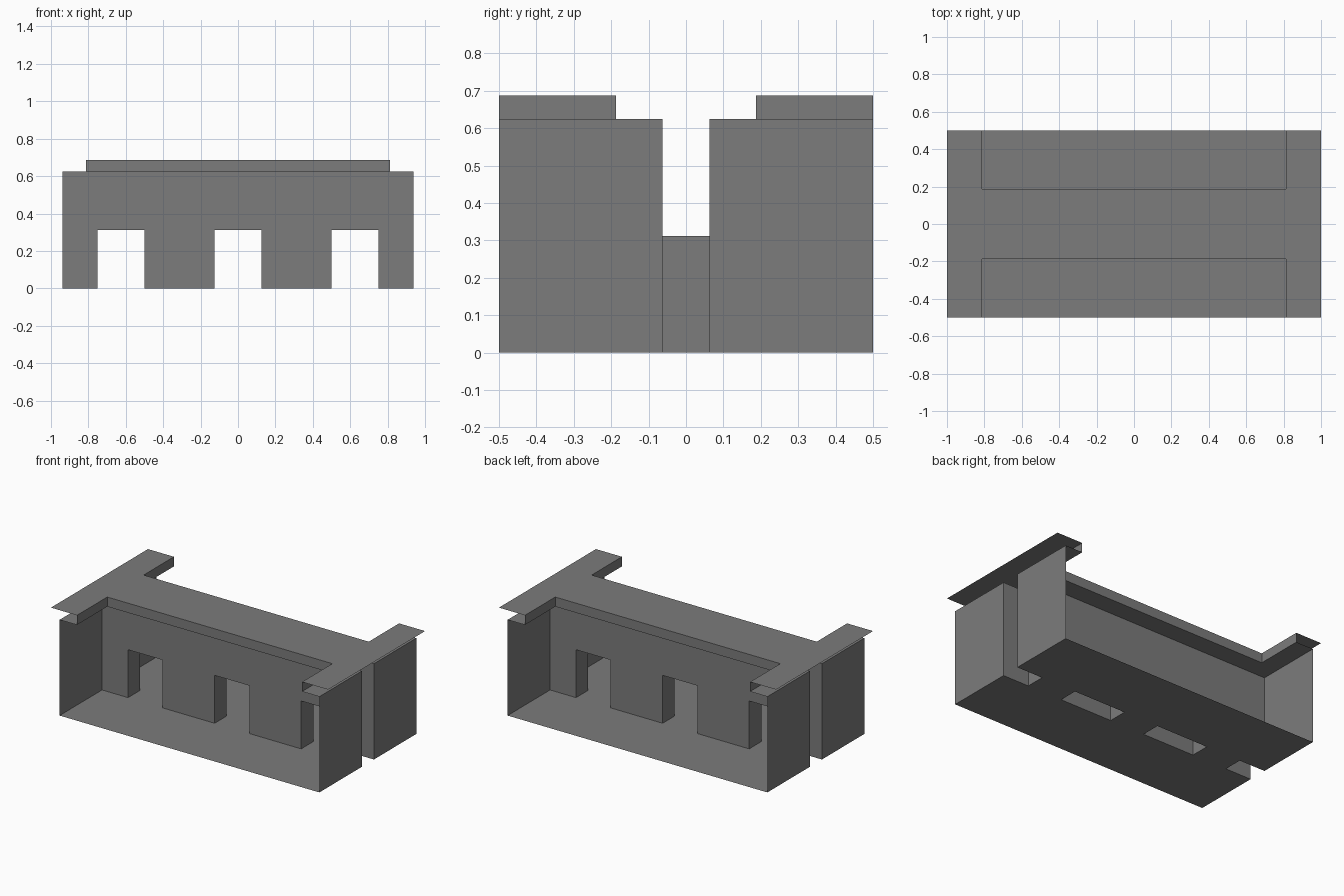
import bpy
import bmesh
from mathutils import Vector

if "Cube" in bpy.data.objects:
    bpy.data.objects.remove(bpy.data.objects["Cube"])

grey = bpy.data.materials.new("stone grey")
grey.diffuse_color = (0.2, 0.2, 0.2, 1)
grey.use_nodes = True
grey.node_tree.nodes["Principled BSDF"].inputs["Base Color"].default_value = grey.diffuse_color

# Key sizes
X_OUT, X_WALL, X_LIP = 1.0, 0.9375, 0.8125
Y_OUT, Y_LIP, Y_DIV = 0.5, 0.1875, 0.0625
Z_NOTCH, Z_LEDGE, Z_TOP = 0.3125, 0.625, 0.6875
NOTCHES = [(-0.75, -0.5), (-0.125, 0.125), (0.5, 0.75)]


def sheet(axis, level, outline, facing):
    """A flat polygon at one level of an axis; outline uses the other two axes."""
    points = []
    for a, b in outline:
        p = [a, b]
        p.insert("xyz".index(axis), level)
        points.append(Vector(p))
    normal = Vector((0, 0, 0))
    normal["xyz".index(axis)] = facing
    return points, normal


def rect(a0, a1, b0, b1):
    return [(a0, b0), (a1, b0), (a1, b1), (a0, b1)]


def build(name, sheets):
    bm = bmesh.new()
    for points, normal in sheets:
        face = bm.faces.new([bm.verts.new(p) for p in points])
        face.normal_update()
        if face.normal.dot(normal) < 0:
            face.normal_flip()
    bmesh.ops.remove_doubles(bm, verts=bm.verts, dist=1e-5)
    mesh = bpy.data.meshes.new(name)
    bm.to_mesh(mesh)
    bm.free()
    mesh.materials.append(grey)
    bpy.context.collection.objects.link(bpy.data.objects.new(name, mesh))


# Floor: two long strips joined through the notches
floor = [sheet("z", 0, rect(-X_WALL, X_WALL, s * Y_DIV, s * Y_OUT), 1) for s in (-1, 1)]
floor += [sheet("z", 0, rect(a, b, -Y_DIV, Y_DIV), 1) for a, b in NOTCHES]
build("floor", floor)

# End walls, split by the divider
build("end_walls", [sheet("x", sx * X_WALL, rect(sy * Y_DIV, sy * Y_OUT, 0, Z_LEDGE), -sx)
                    for sx in (-1, 1) for sy in (-1, 1)])

# Central divider with three notches
profile = [(X_WALL, 0), (X_WALL, Z_LEDGE), (-X_WALL, Z_LEDGE), (-X_WALL, 0)]
for a, b in NOTCHES:
    profile += [(a, 0), (a, Z_NOTCH), (b, Z_NOTCH), (b, 0)]
divider = [sheet("y", s * Y_DIV, profile, s) for s in (-1, 1)]
for a, b in NOTCHES:
    divider.append(sheet("x", a, rect(-Y_DIV, Y_DIV, 0, Z_NOTCH), 1))
    divider.append(sheet("x", b, rect(-Y_DIV, Y_DIV, 0, Z_NOTCH), -1))
    divider.append(sheet("z", Z_NOTCH, rect(a, b, -Y_DIV, Y_DIV), -1))
build("divider", divider)

# Underside of the rim and its inner edges
rim = []
for s in (-1, 1):
    ledge = [(-X_WALL, s * Y_DIV), (X_WALL, s * Y_DIV), (X_WALL, s * Y_OUT), (X_LIP, s * Y_OUT),
             (X_LIP, s * Y_LIP), (-X_LIP, s * Y_LIP), (-X_LIP, s * Y_OUT), (-X_WALL, s * Y_OUT)]
    rim.append(sheet("z", Z_LEDGE, ledge, -1))
    rim.append(sheet("y", s * Y_LIP, rect(-X_LIP, X_LIP, Z_LEDGE, Z_TOP), s))
    for sx in (-1, 1):
        rim.append(sheet("x", sx * X_LIP, rect(s * Y_LIP, s * Y_OUT, Z_LEDGE, Z_TOP), -sx))
build("rim", rim)

# H-shaped top plate
half = [(X_OUT, -Y_OUT), (X_OUT, Y_OUT), (X_LIP, Y_OUT), (X_LIP, Y_LIP),
        (-X_LIP, Y_LIP), (-X_LIP, Y_OUT)]
build("top_plate", [sheet("z", Z_TOP, half + [(-x, -y) for x, y in half], 1)])
